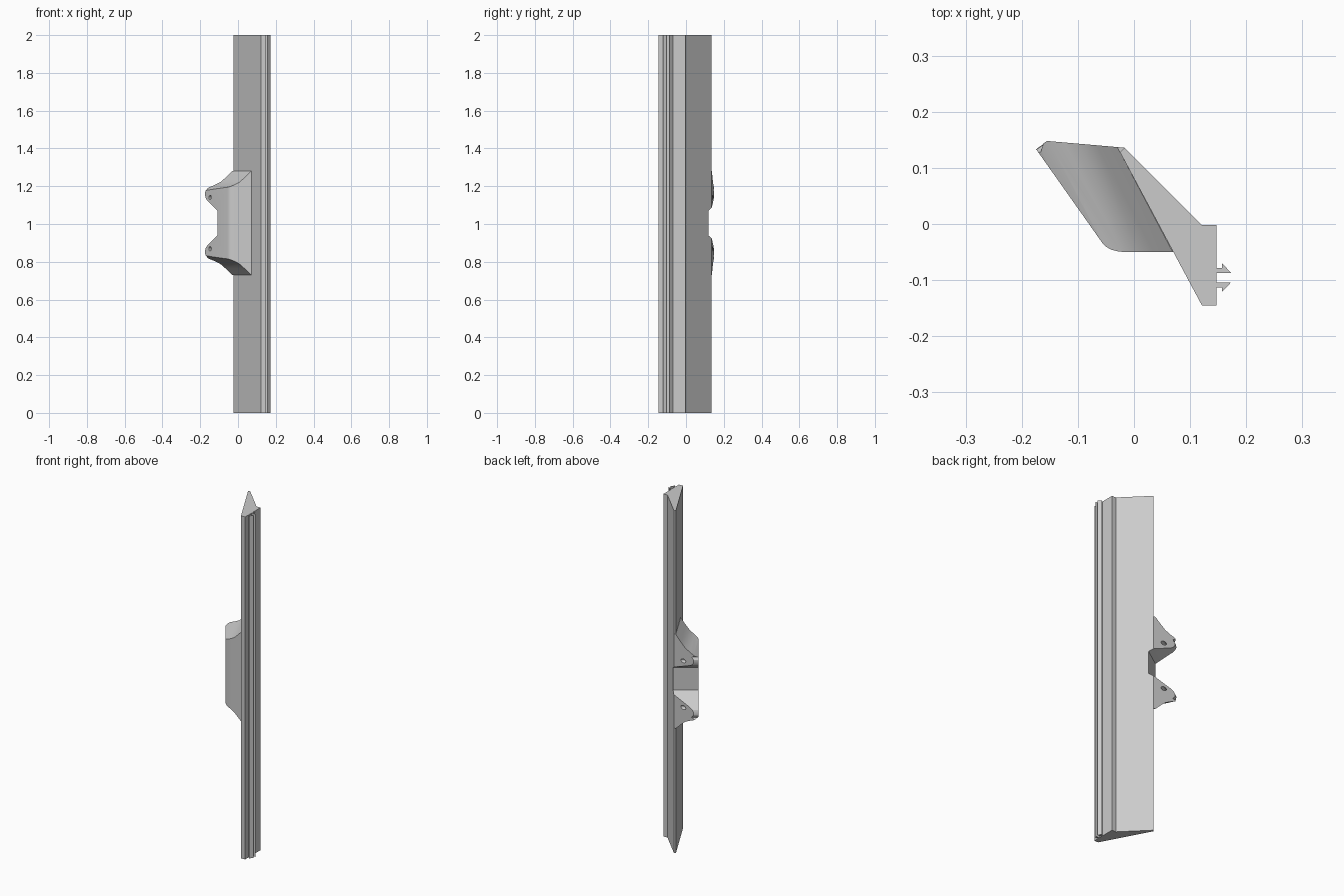
import bpy, bmesh
from mathutils import Vector

old = bpy.data.objects.get("Cube")
if old:
    bpy.data.objects.remove(old)

grey = bpy.data.materials.new("neutral grey")
grey.use_nodes = True
colour = (0.6, 0.6, 0.6, 1)
grey.diffuse_color = colour
grey.node_tree.nodes["Principled BSDF"].inputs["Base Color"].default_value = colour

X, Y, Z = Vector((1, 0, 0)), Vector((0, 1, 0)), Vector((0, 0, 1))
MID = 1.005                                    # height of the bracket centre


def prism(name, points, origin, a, b, axis, lo, hi):
    """Extrude a 2D outline (in directions a, b) along axis from lo to hi."""
    bm = bmesh.new()
    base = [bm.verts.new(origin + a * p + b * q + axis * lo) for p, q in points]
    face = bm.faces.new(base)
    out = bmesh.ops.extrude_face_region(bm, geom=[face])
    moved = [v for v in out["geom"] if isinstance(v, bmesh.types.BMVert)]
    bmesh.ops.translate(bm, verts=moved, vec=axis * (hi - lo))
    bmesh.ops.recalc_face_normals(bm, faces=bm.faces)
    mesh = bpy.data.meshes.new(name)
    bm.to_mesh(mesh)
    bm.free()
    mesh.materials.append(grey)
    obj = bpy.data.objects.new(name, mesh)
    bpy.context.collection.objects.link(obj)
    return obj


def carve(obj, cutter, operation):
    """Apply a boolean to obj."""
    mod = obj.modifiers.new(cutter.name, "BOOLEAN")
    mod.object, mod.operation, mod.solver = cutter, operation, "EXACT"
    bpy.ops.object.select_all(action="DESELECT")
    bpy.context.view_layer.objects.active = obj
    obj.select_set(True)
    bpy.ops.object.modifier_apply(modifier=mod.name)


def mirrored(half):
    return half + [(p, -q) for p, q in reversed(half)]


# Long strip with two barbed clips along its mounting edge
prong = [(0.147, 0.009), (0.157, 0.009), (0.157, 0.017), (0.173, 0), (0.147, 0)]
upper = [(x, -0.087 + d) for x, d in prong]
lower = [(x, -0.104 - d) for x, d in reversed(prong)]
strip_outline = [(0.147, -0.002), *upper, *lower, (0.147, -0.145), (0.121, -0.145),
                 (-0.025, 0.128), (-0.017, 0.136), (0.121, -0.002)]
strip = prism("strip", strip_outline, Vector(), X, Y, Z, 0, 2)

# Bracket body: plan outline, trimmed by a tapering side profile
plan = [(0.078, -0.05), (-0.015, -0.05), (-0.028, -0.049), (-0.04, -0.046),
        (-0.049, -0.041), (-0.057, -0.033), (-0.175, 0.134), (-0.155, 0.148),
        (-0.017, 0.136)]
bracket = prism("bracket", plan, Vector(), X, Y, Z, 0.7, 1.3)
along = Vector((0.467, -0.884, 0))
away = Vector((-0.884, -0.467, 0))
taper = mirrored([(-0.04, 0.275), (0, 0.275), (0.03, 0.241), (0.053, 0.217),
                  (0.08, 0.201), (0.103, 0.19), (0.122, 0.178), (0.15, 0.155)])
origin = Vector((-0.025, 0.128, MID))
trim = prism("trim_cutter", taper, origin, away, Z, along, -0.3, 0.4)
carve(bracket, trim, "INTERSECT")

# Notch between the ears, wrapping round their blunt tips
side = Vector((-0.57, 0.82, 0)).normalized()
through = Vector((-0.82, -0.57, 0)).normalized()
centre = Vector((0, 0, MID))
notch_outline = mirrored([(0.097, 0.066), (0.192, 0.122), (0.203, 0.132),
                          (0.209, 0.147), (0.208, 0.162), (0.2, 0.176), (0.3, 0.25)])
notch = prism("notch_cutter", notch_outline, centre, side, Z, through, -0.4, 0.4)
cutters = [trim, notch]
carve(bracket, notch, "DIFFERENCE")
carve(strip, notch, "DIFFERENCE")

# Screw hole through each ear
for sign in (-1, 1):
    spot = centre + side * 0.163 + Z * 0.136 * sign + through * 0.02
    bpy.ops.mesh.primitive_cylinder_add(
        vertices=24, radius=0.011, depth=0.5, location=spot,
        rotation=through.to_track_quat("Z", "Y").to_euler())
    hole = bpy.context.object
    hole.name = "hole_cutter"
    hole.data.materials.append(grey)
    bpy.context.view_layer.update()
    carve(bracket, hole, "DIFFERENCE")
    cutters.append(hole)

for cutter in cutters:
    bpy.data.objects.remove(cutter)

# Smooth the rounded bracket surfaces, keep its edges crisp
bpy.ops.object.select_all(action="DESELECT")
bpy.context.view_layer.objects.active = bracket
bracket.select_set(True)
bpy.ops.object.shade_smooth_by_angle(angle=0.45)
